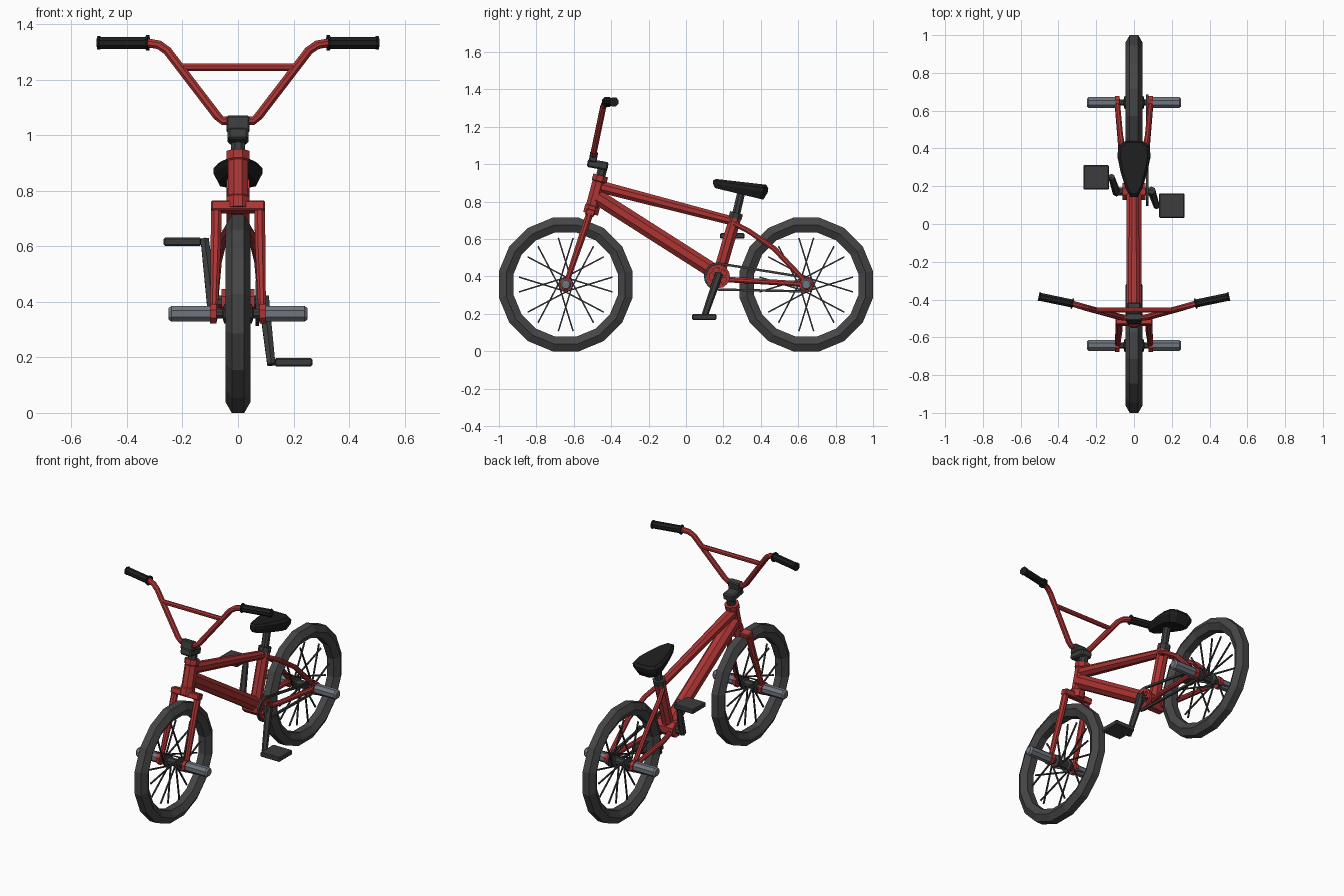
import bpy, bmesh
from math import sin, cos, pi, radians
from mathutils import Vector, Matrix

cube = bpy.data.objects.get("Cube")
if cube:
    bpy.data.objects.remove(cube)


def material(name, rgb):
    m = bpy.data.materials.new(name)
    m.use_nodes = True
    m.diffuse_color = (*rgb, 1)
    bsdf = m.node_tree.nodes["Principled BSDF"]
    bsdf.inputs["Base Color"].default_value = (*rgb, 1)
    bsdf.inputs["Roughness"].default_value = 0.6
    return m


RED = material("red paint", (0.42, 0.035, 0.035))
RUBBER = material("tyre rubber", (0.06, 0.06, 0.06))
DARK = material("dark metal", (0.045, 0.046, 0.047))
BLACK = material("black padding", (0.013, 0.013, 0.013))
STEEL = material("grey steel", (0.16, 0.18, 0.21))
X, Y, Z = Vector((1, 0, 0)), Vector((0, 1, 0)), Vector((0, 0, 1))
AXLE_Z, AXLE_Y = 0.357, 0.643
BB = Vector((0, 0.172, 0.40))


def finish(bm, name, mat):
    bmesh.ops.recalc_face_normals(bm, faces=bm.faces)
    mesh = bpy.data.meshes.new(name)
    bm.to_mesh(mesh)
    bm.free()
    mesh.materials.append(mat)
    ob = bpy.data.objects.new(name, mesh)
    bpy.context.collection.objects.link(ob)
    return ob


def loft(bm, rings, closed=False):
    loops = [[bm.verts.new(p) for p in ring] for ring in rings]
    pairs = list(zip(loops, loops[1:]))
    if closed:
        pairs.append((loops[-1], loops[0]))
    else:
        bm.faces.new(loops[0])
        bm.faces.new(loops[-1])
    n = len(loops[0])
    for a, b in pairs:
        for i in range(n):
            j = (i + 1) % n
            bm.faces.new((a[i], a[j], b[j], b[i]))


def sweep(bm, path, radius, sides=8, ref=X, closed=False):
    # Faceted tube along a path; radius may vary per point
    pts = [Vector(p) for p in path]
    n = len(pts)
    radii = radius if isinstance(radius, (list, tuple)) else [radius] * n
    rings = []
    for i, p in enumerate(pts):
        before = pts[i - 1] if closed or i else p
        after = pts[(i + 1) % n] if closed or i < n - 1 else p
        t = (after - before).normalized()
        side = (ref - t * ref.dot(t)).normalized()
        up = t.cross(side)
        angles = [2 * pi * (k + 0.5) / sides for k in range(sides)]
        rings.append([p + (side * cos(a) + up * sin(a)) * radii[i] for a in angles])
    loft(bm, rings, closed)


def tube(name, path, radius, mat, sides=8, ref=X, closed=False):
    bm = bmesh.new()
    sweep(bm, path, radius, sides, ref, closed)
    return finish(bm, name, mat)


def box(name, loc, size, mat, tilt=0, bevel=0.0):
    bm = bmesh.new()
    bmesh.ops.create_cube(bm, size=1, matrix=Matrix.Translation(loc)
                          @ Matrix.Rotation(radians(tilt), 4, 'X') @ Matrix.Diagonal((*size, 1)))
    if bevel:
        bmesh.ops.bevel(bm, geom=bm.edges[:], offset=bevel, segments=1, affect='EDGES')
    return finish(bm, name, mat)


def polar(x, centre, r, a):
    return Vector((x, centre.y + r * cos(a), centre.z + r * sin(a)))


# Wheels: tyre, hub, spokes and pegs
for label, y in (("front", -AXLE_Y), ("rear", AXLE_Y)):
    c = Vector((0, y, AXLE_Z))
    bm = bmesh.new()
    flat = cos(pi / 16)
    rings = []
    for i in range(16):
        a = 2 * pi * (i + 0.5) / 16
        rings.append([polar(0.045 * cos(b), c, (0.318 + 0.045 * sin(b)) / flat, a)
                      for b in [k * pi / 3 for k in range(6)]])
    loft(bm, rings, True)
    finish(bm, label + "_tyre", RUBBER)

    tube(label + "_hub", [c - X * 0.1, c - X * 0.055, c - X * 0.05, c - X * 0.035, c - X * 0.03,
                          c + X * 0.03, c + X * 0.035, c + X * 0.05, c + X * 0.055, c + X * 0.1],
         [.018, .018, .038, .038, .024, .024, .038, .038, .018, .018], DARK, ref=Y)

    bm = bmesh.new()
    for s in (1, -1):
        for k in range(8):
            a = k * pi / 4 + s * radians(9)
            sweep(bm, [polar(s * 0.042, c, 0.036, a - s * pi / 2), polar(s * 0.012, c, 0.252, a)],
                  0.0055, 4)
    finish(bm, label + "_spokes", DARK)

    for s, side in ((1, "left"), (-1, "right")):
        tube(f"{label}_{side}_peg", [c + X * s * d for d in (0.095, 0.24, 0.25)],
             [0.031, 0.031, 0.022], STEEL, ref=Y)
        tube(f"{label}_{side}_dropout", [c + X * s * 0.078, c + X * s * 0.1], 0.038, RED, ref=Y)

# Fork and head
box("fork_crown", (0, -0.512, 0.742), (0.194, 0.05, 0.036), RED, -17, 0.005)
tube("head_tube", [(0, -0.51, 0.735), (0, -0.50, 0.775), (0, -0.498, 0.78), (0, -0.465, 0.905),
                   (0, -0.464, 0.91), (0, -0.456, 0.94)],
     [0.044, 0.044, 0.039, 0.039, 0.044, 0.044], RED)
tube("steerer", [(0, -0.458, 0.93), (0, -0.44, 1.0)], 0.027, DARK)
box("stem", (0, -0.472, 0.998), (0.074, 0.112, 0.045), DARK, -10, 0.008)
box("bar_clamp", (0, -0.495, 1.04), (0.084, 0.042, 0.058), DARK, -10, 0.006)
for s, side in ((1, "left"), (-1, "right")):
    tube(f"{side}_fork_leg", [(s * 0.078, -0.512, 0.745), (s * 0.08, -0.56, 0.60),
                              (s * 0.088, -AXLE_Y - 0.008, 0.332)],
         [0.021, 0.02, 0.014], RED)

# Handlebar with crossbar and grips
half = [(0.055, -0.495, 1.052), (0.075, -0.492, 1.07), (0.255, -0.443, 1.305),
        (0.285, -0.434, 1.326), (0.325, -0.422, 1.333), (0.49, -0.387, 1.333)]
tube("handlebar", [(-x, y, z) for x, y, z in reversed(half)] + half, 0.017, RED, ref=Y)
tube("handlebar_crossbar", [(-0.205, -0.456, 1.245), (0.205, -0.456, 1.245)], 0.014, RED, ref=Y)
for s, side in ((1, "left"), (-1, "right")):
    start, end = Vector((s * 0.322, -0.422, 1.333)), Vector((s * 0.505, -0.384, 1.333))
    tube(f"{side}_grip", [start.lerp(end, f) for f in (0, 0.04, 0.05, 0.95, 0.96, 1)],
         [0.03, 0.03, 0.023, 0.023, 0.026, 0.026], BLACK, ref=Y)

# Frame
tube("top_tube", [(0, -0.47, 0.883), (0, 0.255, 0.695)], [0.035, 0.026], RED)
tube("down_tube", [(0, -0.475, 0.825), (0, 0.16, 0.42)], 0.044, RED)
tube("seat_tube", [BB, (0, 0.265, 0.72)], 0.035, RED)
tube("bottom_bracket", [BB - X * 0.06, BB + X * 0.06], 0.05, RED, ref=Y)
for s, side in ((1, "left"), (-1, "right")):
    tube(f"{side}_seat_stay", [(s * 0.02, 0.255, 0.685), (s * 0.05, 0.34, 0.64),
                               (s * 0.072, 0.47, 0.55), (s * 0.09, AXLE_Y + 0.015, 0.352)],
         0.015, RED)
    tube(f"{side}_chain_stay", [(s * 0.03, 0.19, 0.385), (s * 0.062, 0.32, 0.378),
                                (s * 0.09, AXLE_Y + 0.02, 0.357)], 0.016, RED)

# Seat post and padded seat
tube("seat_clamp", [(0, 0.262, 0.71), (0, 0.27, 0.74)], 0.038, DARK)
tube("seat_post", [(0, 0.265, 0.72), (0, 0.298, 0.86)], 0.023, DARK)
outline = [(0.018, -0.148), (0.045, -0.10), (0.072, -0.01), (0.088, 0.07), (0.082, 0.125), (0.045, 0.15)]
outline += [(-x, y) for x, y in reversed(outline)]
bm = bmesh.new()
place = Matrix.Translation((0, 0.288, 0.87)) @ Matrix.Rotation(radians(-10), 4, 'X')
layers = []
for height, scale in ((-0.036, 0.78), (0.0, 1.0), (0.02, 1.0), (0.036, 0.82)):
    layers.append([place @ Vector((x * scale, y * (scale + 1) / 2,
                                   height * (0.9 + y * 1.5) + 0.004)) for x, y in outline])
loft(bm, layers)
finish(bm, "seat", BLACK)

# Cranks and pedals, half a turn apart
tube("crank_axle", [BB - X * 0.1, BB + X * 0.1], 0.024, DARK, ref=Y)
swing = Vector((0, -0.075, -0.217))
for s, side in ((1, "left"), (-1, "right")):
    hub, tip = BB + X * s * 0.092, BB + X * s * 0.12 + swing * s
    tube(f"{side}_crank_arm", [hub - swing * s * 0.08, tip + swing * s * 0.04],
         [0.022, 0.017], DARK, 6)
    box(f"{side}_pedal", BB + X * s * 0.2 + swing * s, (0.135, 0.13, 0.03), DARK, 0, 0.005)
    tube(f"{side}_pedal_axle", [tip - X * s * 0.012, tip + X * s * 0.05], 0.012, DARK, 6, Y)

# Sprocket, cog and chain
bm = bmesh.new()
turns = [2 * pi * k / 16 for k in range(16)]
sweep(bm, [polar(0.07, BB, 0.055, a) for a in turns], 0.011, 4, X, True)
for k in range(5):
    sweep(bm, [polar(0.07, BB, 0.01, k * pi * 0.4), polar(0.07, BB, 0.055, k * pi * 0.4)], 0.01, 4)
finish(bm, "sprocket", RED)
rear = Vector((0, AXLE_Y, AXLE_Z))
tube("rear_cog", [rear + X * 0.063, rear + X * 0.076], 0.035, DARK, 12, Y)
arc = [pi * k / 8 for k in range(9)]
tube("chain", [polar(0.07, BB, 0.07, pi / 2 + a) for a in arc]
     + [polar(0.07, rear, 0.037, a - pi / 2) for a in arc], 0.009, DARK, 4, X, True)
